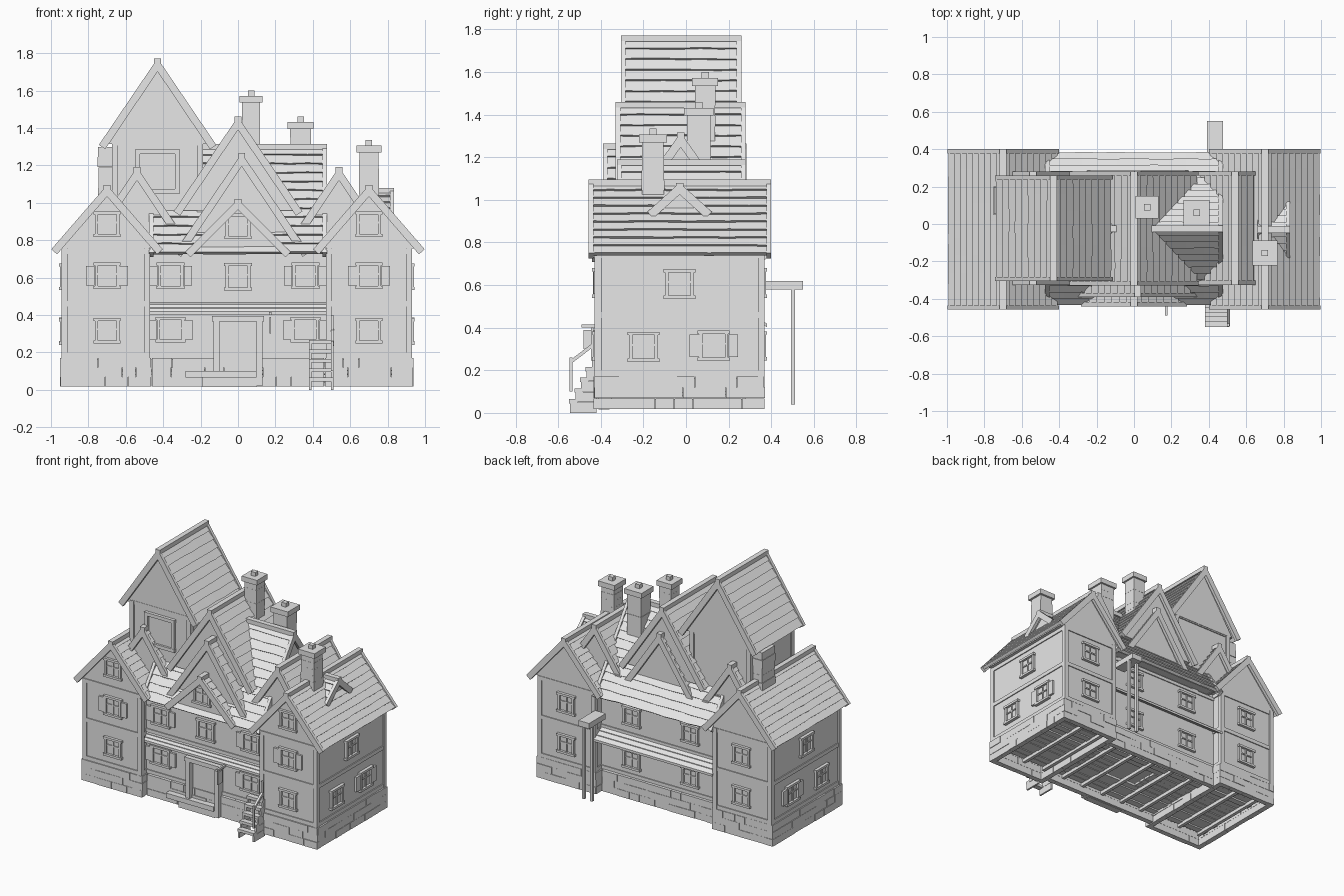
import bpy, bmesh, math, random
from mathutils import Matrix, Vector

if "Cube" in bpy.data.objects:
    bpy.data.objects.remove(bpy.data.objects["Cube"])

random.seed(4)
I = Matrix.Identity(4)
R90 = Matrix.Rotation(math.pi / 2, 4, 'Z')   # local y -> -x, local x -> y
parts = {}


def at(x, y, z=0, deg=0):
    return Matrix.Translation((x, y, z)) @ Matrix.Rotation(math.radians(deg), 4, 'Z')


def loft(name, rings, M=I):
    """Closed solid through a list of matching rings."""
    bm = parts.setdefault(name, bmesh.new())
    vs = [[bm.verts.new(M @ Vector(p)) for p in r] for r in rings]
    n = len(vs[0])
    fs = [bm.faces.new(vs[0]), bm.faces.new(vs[-1][::-1])]
    for a, b in zip(vs, vs[1:]):
        for i in range(n):
            j = (i + 1) % n
            fs.append(bm.faces.new((a[j], a[i], b[i], b[j])))
    bmesh.ops.recalc_face_normals(bm, faces=fs)


def box(name, x0, x1, y0, y1, z0, z1, M=I):
    loft(name, [[(x0, y0, z), (x1, y0, z), (x1, y1, z), (x0, y1, z)] for z in (z0, z1)], M)


def beam(name, a, b, t, M=I):
    """Square bar between two points."""
    a, b = Vector(a), Vector(b)
    q = (b - a).to_track_quat('Z', 'Y')
    offs = [q @ Vector((x * t / 2, y * t / 2, 0)) for x, y in ((-1, -1), (1, -1), (1, 1), (-1, 1))]
    loft(name, [[p + o for o in offs] for p in (a, b)], M)


def roof(name, cx, zr, half, ze, y0, y1, rows, M=I, trim=0.034):
    """Gable roof: overlapping boards, ridge cap, bargeboards and gable wall."""
    L = math.hypot(half, zr - ze)
    nseg = max(2, int((y1 - y0) / 0.09))
    for s in (-1, 1):
        nx, nz = s * (zr - ze) / L, half / L

        def pt(t, off, y):
            return (cx + s * half * t + nx * off, y, zr + (ze - zr) * t + nz * off)
        for i in range(rows):
            t0, t1 = max(0, i / rows - 0.01), (i + 1) / rows
            rings = []
            for k in range(nseg + 1):
                y = y0 + 0.01 + (y1 - y0 - 0.02) * k / nseg
                t = t1 + random.uniform(-0.005, 0.005)
                rings.append([pt(t0, -0.008, y), pt(t, 0.004, y), pt(t, -0.018, y), pt(t0, -0.018, y)])
            loft(name + "_boards", rings, M)
        for ya, yb in ((y0, y0 + 0.022), (y1 - 0.022, y1)):
            loft(name + "_bargeboards",
                 [[(cx, y, zr + 0.01), pt(1.01, 0.007, y), pt(1.01, -trim, y), (cx, y, zr - trim * L / half)]
                  for y in (ya, yb)], M)
    box(name + "_ridge", cx - 0.018, cx + 0.018, y0, y1, zr - 0.02, zr + 0.01, M)
    loft(name + "_gable", [[(cx - half + 0.04, y, ze + 0.005), (cx + half - 0.04, y, ze + 0.005), (cx, y, zr - 0.035)]
                           for y in (y0 + 0.035, y1 - 0.035)], M)


def window(M, w=0.115, h=0.12, shutters=False, name="window"):
    """Cross-barred window facing local -y."""
    a, b, f = w / 2, h / 2, 0.016
    box(name + "_panes", -a, a, -0.003, 0.01, -b, b, M)
    for s in (-1, 1):
        box(name + "_frames", s * a - f / 2, s * a + f / 2, -0.016, 0.005, -b, b, M)
        box(name + "_frames", -a - 0.015, a + 0.015, -0.02, 0.005, s * b - f / 2, s * b + f / 2, M)
        if shutters:
            x = s * (a + 0.032)
            box("shutters", x - 0.022, x + 0.022, -0.014, 0.004, -b + 0.01, b - 0.01, M)
    box(name + "_bars", -0.005, 0.005, -0.01, 0.005, -b, b, M)
    box(name + "_bars", -a, a, -0.01, 0.005, 0.005, 0.014, M)


def stones(M, length, name):
    """Stone course wall along local x, facing local -y."""
    for r in range(3):
        x = -length / 2
        while x < length / 2 - 0.001:
            e = x + random.uniform(0.07, 0.13)
            if e > length / 2 - 0.04:
                e = length / 2
            out = random.uniform(0, 0.005)
            box(name, x, e - 0.001, -out, 0.035, 0.018 + r * 0.051, 0.068 + r * 0.051, M)
            x = e


def timber(name, x0, x1, y0, y1, levels, z0, z1):
    """Corner posts and level beams around a rectangular block."""
    t, o = 0.032, 0.009
    for x in (x0 - o, x1 + o - t):
        for y in (y0 - o, y1 + o - t):
            box(name, x, x + t, y, y + t, z0, z1)
    for z in levels:
        o2 = o - 0.002
        for y in (y0 - o2, y1 + o2 - t):
            box(name, x0, x1, y, y + t, z - 0.014, z + 0.014)
        for x in (x0 - o2, x1 + o2 - t):
            box(name, x, x + t, y0, y1, z - 0.014, z + 0.014)


# side wings
for s, side in ((-1, "left"), (1, "right")):
    out = 0.922 if s > 0 else 0.935
    xa, xb = sorted((s * 0.48, s * out))
    xm = (xa + xb) / 2
    box(side + "_wing_walls", xa, xb, -0.42, 0.36, 0.16, 0.76)
    timber(side + "_wing_timber", xa, xb, -0.42, 0.36, (0.185, 0.46, 0.74), 0.17, 0.755)
    roof(side + "_wing_roof", s * 0.70, 1.085, 0.29, 0.75, -0.457, 0.40, 9)
    n = side + "_wing_stones"
    stones(at(xm, -0.43), xb - xa + 0.03, n)
    stones(at(xm, 0.365, 0, 180), xb - xa + 0.03, n)
    stones(at(xb + 0.012, -0.033, 0, 90), 0.79, n)
    stones(at(xa - 0.012, -0.033, 0, -90), 0.79, n)
    # wing windows: front, back and outer side
    for y, d in ((-0.42, 0), (0.36, 180)):
        window(at(s * 0.70, y, 0.61, d), 0.115, 0.125, d == 0)
        window(at(s * 0.70, y, 0.315, d))
    window(at(s * 0.70, -0.42, 0.885))
    for y, z, sh in ((-0.03, 0.605, 0), (-0.20, 0.31, 0), (0.13, 0.315, 1)):
        window(at(s * (out + 0.002), y, z, 90 * s), 0.12, 0.125, sh)
    # slim inner gable beside each wing
    roof(side + "_inner_gable", s * 0.54, 1.18, 0.255, 0.80, -0.325, 0.28, 8)

# middle block
box("middle_walls", -0.485, 0.485, -0.36, 0.28, 0.16, 0.76)
for y, d in ((-0.38, 0), (0.30, 180)):
    stones(at(0, y, 0, d), 0.92, "middle_stones")
for y in (-0.367, 0.28 - 0.023):
    for z in (0.185, 0.48, 0.72):
        box("middle_timber", -0.48, 0.48, y, y + 0.03, z - 0.012, z + 0.012)

# underfloor: planks with an open hatch, on joists
for k in range(12):
    y = -0.34 + k * 0.052
    spans = ((-0.91, -0.12), (0.14, 0.90)) if 3 < k < 8 else ((-0.91, 0.0), (0.003, 0.90))
    for a, b in spans:
        z = 0.085 + random.uniform(-0.006, 0.006)
        box("floor_planks", a, b, y, y + 0.046, z, z + 0.018)
for k in range(11):
    x = -0.87 + 0.174 * k
    box("floor_joists", x - 0.012, x + 0.012, -0.35, 0.28, 0.06, 0.085)

# long roof across the middle, and the small side dormer
roof("main_roof", -0.025, 1.305, 0.405, 0.735, -0.475, 0.475, 12, R90)
roof("side_dormer", -0.03, 1.07, 0.145, 0.94, -0.835, -0.66, 4, R90)

# nested gables, the middle one running through to the back
roof("tall_gable", 0, 1.45, 0.335, 0.955, -0.33, 0.28, 10)
roof("mid_gable", 0.02, 1.255, 0.35, 0.735, -0.39, 0.285, 10)
roof("low_gable", 0, 1.01, 0.275, 0.735, -0.44, -0.20, 7)
window(at(0, -0.405, 0.875))

# skirt roofs between the storeys
for y, d, out in ((-0.36, -1, 0.035), (0.28, 1, 0.10)):
    for i in range(3):
        a, b = i / 3, (i + 1) / 3
        za, zb = 0.475 - 0.06 * a, 0.475 - 0.06 * b
        loft("skirt_roof", [[(x, y + d * out * a, za), (x, y + d * out * b, zb + 0.005),
                             (x, y + d * out * b, zb - 0.012), (x, y + d * out * a, za - 0.012)]
                            for x in (-0.475, 0.475)])

# middle windows
for x in (-0.36, 0.36):
    window(at(x, -0.36, 0.61), 0.12, 0.125, True)
    window(at(x, -0.36, 0.32), 0.13, 0.12, True)
    window(at(x * 0.65, 0.28, 0.61, 180))
    window(at(x * 0.65, 0.28, 0.30, 180))
window(at(0, -0.36, 0.605), 0.12, 0.13)

# front door with porch frame and step
box("door", -0.10, 0.10, -0.375, -0.35, 0.09, 0.365)
for s in (-1, 1):
    box("door_frame", s * 0.115 - 0.016, s * 0.115 + 0.016, -0.41, -0.35, 0.02, 0.37)
box("door_frame", -0.14, 0.14, -0.415, -0.35, 0.365, 0.395)
box("door_step", -0.28, 0.10, -0.425, -0.36, 0.065, 0.10)
box("door_step", -0.19, 0.10, -0.41, -0.36, 0.015, 0.065)

# tower
box("tower_walls", -0.665, -0.195, -0.265, 0.215, 0.76, 1.33)
timber("tower_timber", -0.665, -0.195, -0.265, 0.215, (1.32,), 0.80, 1.33)
roof("tower_roof", -0.43, 1.762, 0.305, 1.31, -0.305, 0.26, 9)
box("tower_panel", -0.535, -0.325, -0.272, -0.25, 1.06, 1.275)
for s in (-1, 1):
    box("tower_panel_frame", -0.43 + s * 0.105 - 0.012, -0.43 + s * 0.105 + 0.012, -0.285, -0.25, 1.06, 1.275)
    box("tower_panel_frame", -0.55, -0.31, -0.287, -0.25, 1.167 + s * 0.105 - 0.012, 1.167 + s * 0.105 + 0.012)
for i in range(8):
    j = random.uniform(0, 0.006)
    box("tower_stone_pier", -0.745 - j, -0.66, 0.055 - j, 0.195 + j, 0.86 + i * 0.055, 0.914 + i * 0.055)


# chimneys
def chimney(name, x, y, z0, top, w):
    n = int((top - 0.06 - z0) / 0.045)
    h = (top - 0.06 - z0) / n
    for i in range(n):
        a = w / 2 - random.uniform(0, 0.004)
        box(name + "_shaft", x - a, x + a, y - a, y + a, z0 + i * h, z0 + (i + 1) * h)
    a = w / 2 + 0.012
    box(name + "_cap", x - a, x + a, y - a, y + a, top - 0.065, top - 0.028)
    box(name + "_pot", x - 0.017, x + 0.017, y - 0.017, y + 0.017, top - 0.03, top)


chimney("back_chimney", 0.07, 0.09, 1.15, 1.60, 0.098)
chimney("middle_chimney", 0.335, 0.06, 1.05, 1.46, 0.115)
chimney("wing_chimney", 0.70, -0.155, 1.0, 1.335, 0.108)

# front steps with a handrail
for i in range(5):
    y = -0.55 + i * 0.026
    box("steps", 0.38, 0.51, y, y + 0.04, 0.045 + i * 0.05, 0.065 + i * 0.05)
    for x in (0.38, 0.497):
        box("step_sides", x, x + 0.013, y + 0.005, -0.42, i * 0.05, 0.048 + i * 0.05)
beam("handrail", (0.504, -0.54, 0.10), (0.504, -0.54, 0.26), 0.014)
beam("handrail", (0.504, -0.54, 0.24), (0.504, -0.435, 0.32), 0.016)
beam("handrail", (0.504, -0.44, 0.26), (0.504, -0.44, 0.40), 0.014)
# hanging sign by the door
box("sign_arm", 0.165, 0.18, -0.49, -0.35, 0.40, 0.415)
box("sign_board", 0.168, 0.177, -0.48, -0.43, 0.30, 0.39)

# back balcony on posts
box("balcony_deck", 0.39, 0.475, 0.36, 0.55, 0.58, 0.62)
for x in (0.40, 0.465):
    box("balcony_posts", x - 0.009, x + 0.009, 0.492, 0.512, 0.04, 0.585)

# one grey for everything
grey = bpy.data.materials.new("light_grey")
grey.diffuse_color = (0.8, 0.8, 0.8, 1)
grey.use_nodes = True
grey.node_tree.nodes["Principled BSDF"].inputs["Base Color"].default_value = grey.diffuse_color
for name, bm in parts.items():
    me = bpy.data.meshes.new(name)
    bm.to_mesh(me)
    bm.free()
    me.materials.append(grey)
    bpy.context.collection.objects.link(bpy.data.objects.new(name, me))
